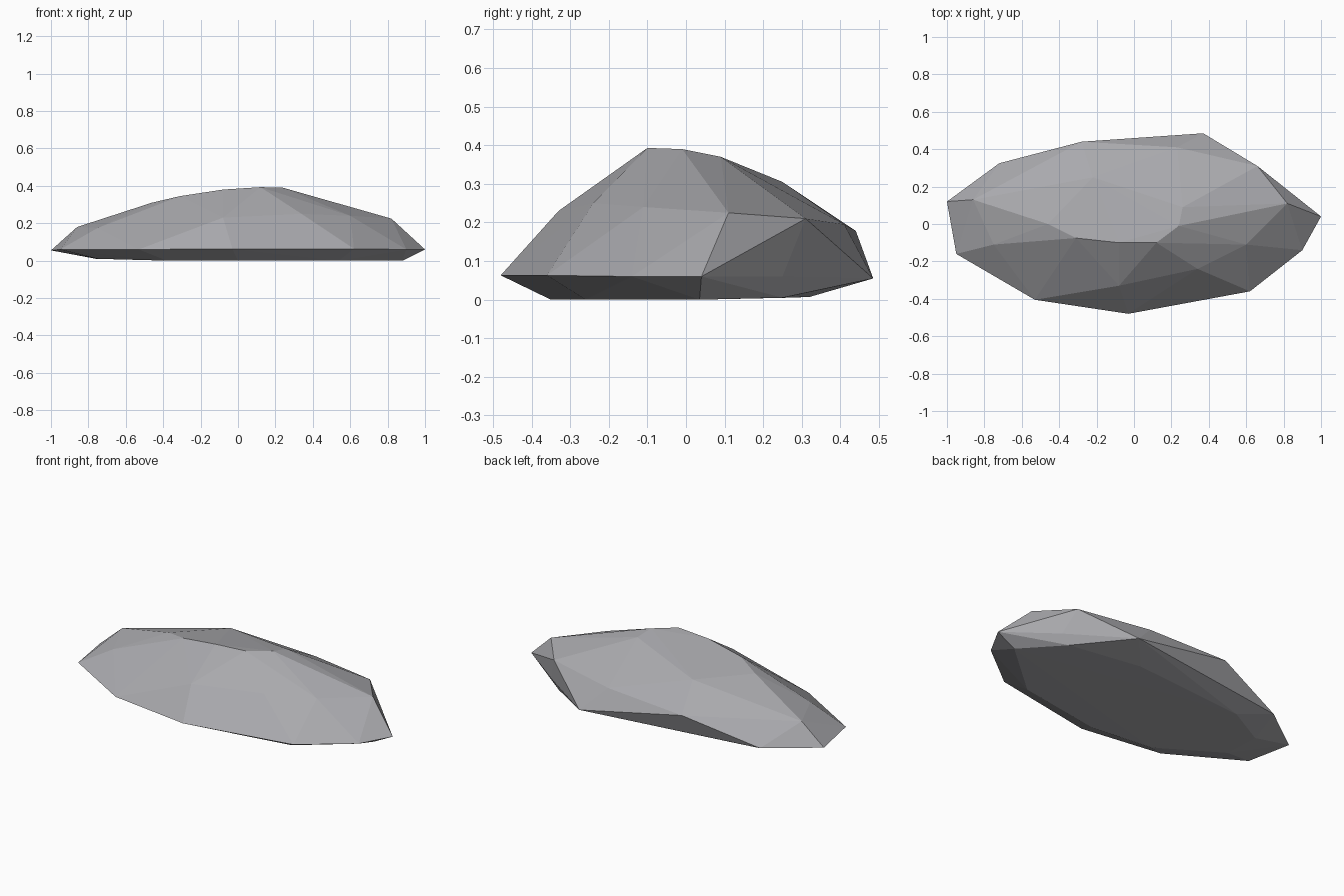
import bpy, bmesh

# Rings of corner points that shape the faceted stone
base = [(0.88, 0.035, 0), (0.54, -0.26, 0), (0.0, -0.35, 0), (-0.38, -0.31, 0),
        (-0.75, -0.10, 0.01), (-0.76, 0.12, 0.01), (-0.51, 0.26, 0.005),
        (0.22, 0.32, 0.007), (0.67, 0.25, 0.005)]
rim = [(1.0, 0.04, 0.06), (0.90, -0.14, 0.06), (0.62, -0.36, 0.063), (-0.03, -0.48, 0.063),
       (-0.53, -0.405, 0.06), (-0.95, -0.16, 0.06), (-1.0, 0.12, 0.055),
       (-0.72, 0.325, 0.055), (-0.28, 0.44, 0.178), (0.37, 0.485, 0.055), (0.72, 0.25, 0.06)]
shoulder = [(0.82, 0.11, 0.225), (0.60, -0.11, 0.24), (0.34, -0.24, 0.25),
            (-0.08, -0.33, 0.23), (-0.75, -0.11, 0.175), (-0.86, 0.13, 0.18),
            (0.23, 0.41, 0.195), (0.66, 0.31, 0.21)]
crown = [(0.26, 0.09, 0.37), (0.24, -0.01, 0.39), (0.12, -0.10, 0.393),
         (-0.08, -0.10, 0.38), (-0.31, -0.075, 0.345), (-0.46, 0.0, 0.31),
         (-0.22, 0.25, 0.305)]

# Wrap the rings in a flat-faced shell
bm = bmesh.new()
for p in base + rim + shoulder + crown:
    bm.verts.new(p)
hull = bmesh.ops.convex_hull(bm, input=bm.verts[:])
loose = {v for v in hull["geom_interior"] + hull["geom_unused"]
         if isinstance(v, bmesh.types.BMVert)}
bmesh.ops.delete(bm, geom=list(loose), context='VERTS')
bmesh.ops.recalc_face_normals(bm, faces=bm.faces[:])
mesh = bpy.data.meshes.new("rock")
bm.to_mesh(mesh)
bm.free()

# Single grey stone colour
grey = bpy.data.materials.new("stone_grey")
grey.diffuse_color = (0.40, 0.40, 0.42, 1)
mesh.materials.append(grey)
rock = bpy.data.objects.new("rock", mesh)
bpy.context.collection.objects.link(rock)
